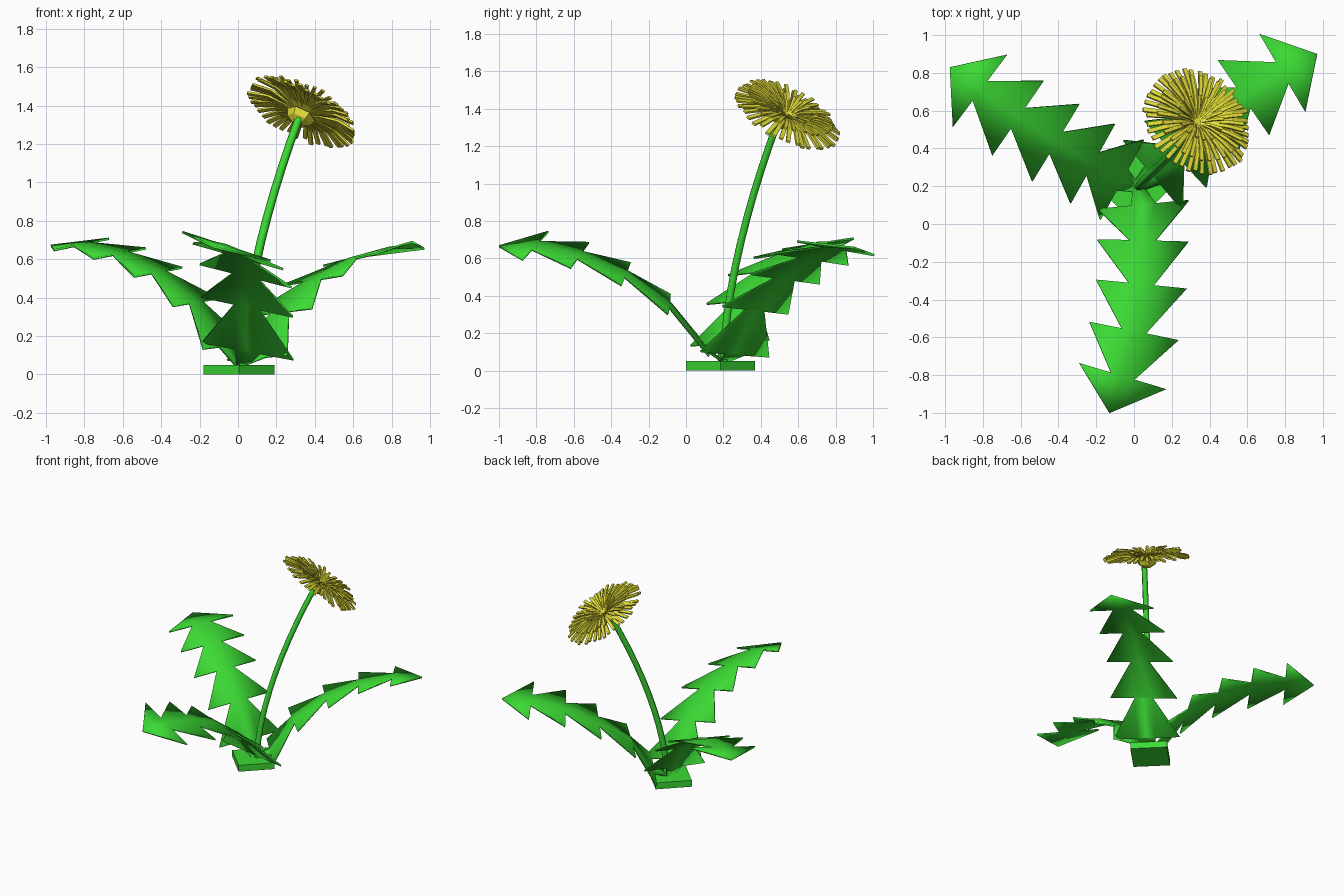
import bpy, bmesh, math, random
from mathutils import Vector, Matrix

random.seed(4)
cube = bpy.data.objects.get("Cube")
if cube:
    bpy.data.objects.remove(cube, do_unlink=True)


def material(name, rgb):
    m = bpy.data.materials.new(name)
    m.use_nodes = True
    m.diffuse_color = (*rgb, 1)
    m.node_tree.nodes["Principled BSDF"].inputs["Base Color"].default_value = (*rgb, 1)
    return m


GREEN = material("leaf green", (0.045, 0.7, 0.035))
YELLOW = material("petal yellow", (0.78, 0.74, 0.04))


def finish(bm, name, mat, smooth=None):
    bmesh.ops.recalc_face_normals(bm, faces=bm.faces)
    mesh = bpy.data.meshes.new(name)
    bm.to_mesh(mesh)
    bm.free()
    obj = bpy.data.objects.new(name, mesh)
    bpy.context.collection.objects.link(obj)
    mesh.materials.append(mat)
    if smooth:
        bpy.ops.object.select_all(action="DESELECT")
        obj.select_set(True)
        bpy.context.view_layer.objects.active = obj
        bpy.ops.object.shade_smooth_by_angle(angle=math.radians(smooth))
    return obj


def skin(bm, rings):
    """Join rings of points into a closed tube."""
    loops = [[bm.verts.new(p) for p in ring] for ring in rings]
    n = len(loops[0])
    for a, b in zip(loops, loops[1:]):
        for k in range(n):
            j = (k + 1) % n
            bm.faces.new((a[k], a[j], b[j], b[k]))
    bm.faces.new(loops[0][::-1])
    bm.faces.new(loops[-1])


def circle(radius, z, sides):
    step = math.tau / sides
    return [Vector((radius * math.cos(k * step), radius * math.sin(k * step), z))
            for k in range(sides)]


ROOT = Vector((0.005, 0.185, 0))

# Square base, turned by an eighth
bm = bmesh.new()
skin(bm, [[p + ROOT for p in circle(0.185, z, 4)] for z in (0, 0.05)])
finish(bm, "base", GREEN)

# Stem bending towards the back left
bm = bmesh.new()
rings = []
for k in range(11):
    u = k / 10
    lean = 0.015 + 0.295 * u ** 1.65
    tilt = Matrix.Rotation(math.radians(32) * u, 3, Vector((-1, 1, 0)))
    centre = ROOT + Vector((lean + 0.005, lean, 0.04 + 1.3 * u))
    rings.append([tilt @ p + centre for p in circle(0.024 - 0.003 * u, 0, 6)])
skin(bm, rings)
finish(bm, "stem", GREEN, 65)

# Leaves: stacked barbs along a midrib, all sharing one height profile
HEIGHTS = (0.05, 0.13, 0.36, 0.52, 0.62, 0.67, 0.66)
BARB, NECK = 0.24, 0.065


def leaf(name, midrib, lift, roll_start, roll_end):
    bm = bmesh.new()
    last = len(midrib) - 1
    mids = [Vector((x, y, z + (lift * (1 - 0.8 * i / last) if i else 0)))
            for i, ((x, y), z) in enumerate(zip(midrib, HEIGHTS))]
    sides = []
    for i in range(len(mids)):
        along = mids[min(i + 1, last)] - mids[max(i - 1, 0)]
        roll = math.radians(roll_start + (roll_end - roll_start) * i / last)
        across = Vector((along.y, -along.x, 0)).normalized()
        across.z = math.tan(roll)
        sides.append(across)
    spine = [bm.verts.new(m + Vector((0, 0, 0.006))) for m in mids]
    for s in (-1, 1):
        neck = [bm.verts.new(m + a * s * (NECK if i else 0.03))
                for i, (m, a) in enumerate(zip(mids[:-1], sides))]
        neck.append(spine[-1])
        for i in range(last):
            ring = [spine[i], neck[i], neck[i + 1]]
            if i + 1 < last:
                ring.append(spine[i + 1])
            bm.faces.new(ring if s > 0 else ring[::-1])
            if i:
                barb = bm.verts.new(mids[i] + sides[i] * s * BARB)
                tri = (neck[i], barb, neck[i + 1])
                bm.faces.new(tri if s > 0 else tri[::-1])
    obj = finish(bm, name, GREEN, 18)
    mod = obj.modifiers.new("thickness", "SOLIDIFY")
    mod.thickness = 0.012
    mod.offset = 0


leaf("front_leaf", [(0.02, 0.19), (0.05, 0.1), (0.047, -0.09), (0.04, -0.32),
                    (0, -0.567), (-0.06, -0.805), (-0.13, -1)], -0.01, 9, 19)
leaf("right_leaf", [(0, 0.2), (-0.065, 0.235), (-0.22, 0.32), (-0.415, 0.43),
                    (-0.615, 0.56), (-0.815, 0.705), (-0.975, 0.83)], 0.02, 3, 8)
leaf("left_leaf", [(0.02, 0.2), (0.1, 0.26), (0.22, 0.37), (0.39, 0.53),
                   (0.58, 0.67), (0.785, 0.8), (0.97, 0.9)], -0.05, 2, 10)

# Flower head frame, tipped towards the back left
HEAD = (Matrix.Translation((0.338, 0.543, 1.368))
        @ Matrix.Rotation(math.radians(36), 4, Vector((-1, 1, 0))))

# Calyx under the petals
bm = bmesh.new()
skin(bm, [circle(r, z, 6) for r, z in ((0.025, -0.08), (0.065, -0.055), (0.08, -0.02), (0.03, 0))])
bm.transform(HEAD)
finish(bm, "calyx", YELLOW)


# Petals: narrow strips, slightly uneven, that rise from the centre and droop
def petals(name, count, profile, half_width, half_thick):
    bm = bmesh.new()
    for k in range(count):
        angle = math.tau * (k + random.uniform(-0.15, 0.15)) / count
        turn = Matrix.Rotation(angle, 3, "Z")
        reach = random.uniform(0.97, 1.03)
        tilt = random.uniform(-0.04, 0.04)
        rings = []
        for r, z in profile:
            w = half_width * (0.5 + 0.5 * min(1, r / 0.15))
            rings.append([turn @ Vector((r * reach, sy * w, z + r * tilt + sz * half_thick))
                          for sy, sz in ((-1, -1), (1, -1), (1, 1), (-1, 1))])
        skin(bm, rings)
    bm.transform(HEAD)
    finish(bm, name, YELLOW)


petals("outer_petals", 44, [(0.02, -0.02), (0.1, 0.005), (0.2, 0.015), (0.304, -0.006)], 0.0115, 0.006)
petals("inner_petals", 30, [(0.015, -0.015), (0.09, 0.02), (0.16, 0.038), (0.245, 0.042)], 0.01, 0.005)
petals("centre_petals", 16, [(0.01, -0.01), (0.07, 0.03), (0.13, 0.05)], 0.009, 0.005)
